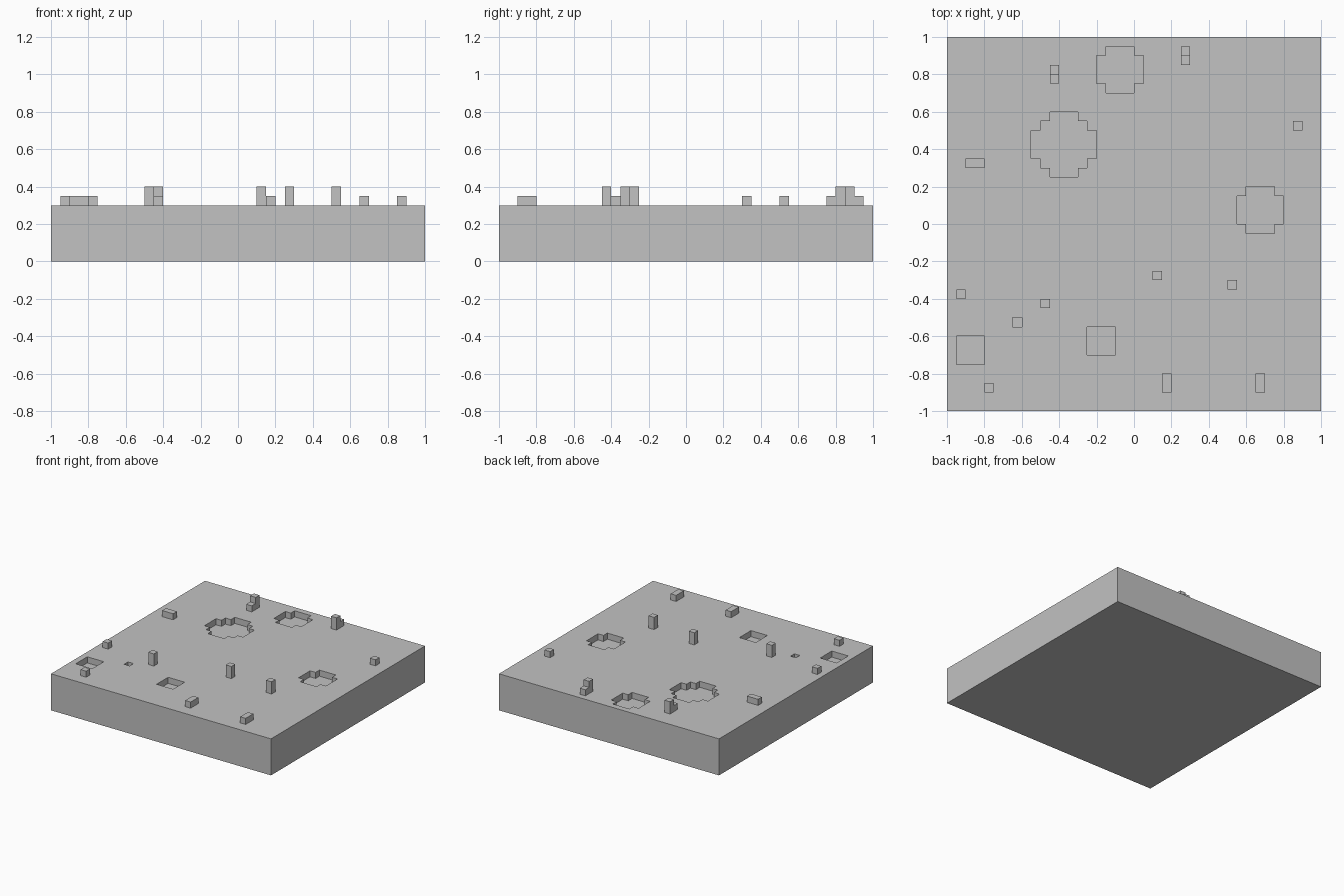
import bpy
import bmesh
from mathutils import Vector

CELL = 0.05
TOP = 0.3

if "Cube" in bpy.data.objects:
    bpy.data.objects.remove(bpy.data.objects["Cube"], do_unlink=True)

stone = bpy.data.materials.new("stone_grey")
stone.use_nodes = True
grey = (0.54, 0.54, 0.54, 1)
stone.diffuse_color = grey
stone.node_tree.nodes["Principled BSDF"].inputs["Base Color"].default_value = grey


def finish(name, bm):
    bmesh.ops.recalc_face_normals(bm, faces=bm.faces[:])
    mesh = bpy.data.meshes.new(name)
    bm.to_mesh(mesh)
    bm.free()
    mesh.materials.append(stone)
    obj = bpy.data.objects.new(name, mesh)
    bpy.context.collection.objects.link(obj)
    return obj


def extrude_down(bm, faces, depth, keep):
    result = bmesh.ops.extrude_face_region(bm, geom=faces, use_keep_orig=keep)
    verts = [g for g in result["geom"] if isinstance(g, bmesh.types.BMVert)]
    bmesh.ops.translate(bm, verts=verts, vec=(0, 0, -depth))
    if not keep:
        left = [f for f in faces if f.is_valid]
        bmesh.ops.delete(bm, geom=left, context="FACES_ONLY")


# Pits: centre x, centre y, width in cells, stepped corner size in cells
PITS = [
    (-0.075, 0.825, 5, 1),
    (-0.375, 0.425, 7, 2),
    (0.675, 0.075, 5, 1),
    (-0.875, -0.675, 3, 0),
    (-0.175, -0.625, 3, 0),
    (-0.625, -0.525, 1, 0),
]


def in_pit(p):
    for cx, cy, width, cut in PITS:
        half = (width - 1) // 2
        dx = abs(round((p.x - cx) / CELL))
        dy = abs(round((p.y - cy) / CELL))
        if max(dx, dy) <= half and dx + dy <= 2 * half - cut:
            return True
    return False


# Ground slab with sunken pits in its top
bm = bmesh.new()
bmesh.ops.create_grid(bm, x_segments=40, y_segments=40, size=1)
bmesh.ops.translate(bm, verts=bm.verts[:], vec=(0, 0, TOP))
surface = bm.faces[:]
pit_faces = [f for f in surface if in_pit(f.calc_center_median())]
extrude_down(bm, surface, TOP, True)
extrude_down(bm, pit_faces, CELL, False)
finish("ground_slab", bm)


def block(name, x, y, wide=1, deep=1, high=1):
    """Block standing on the slab, from its low corner, sized in cells."""
    bm = bmesh.new()
    bmesh.ops.create_cube(bm, size=1)
    size = Vector((wide, deep, high)) * CELL
    bmesh.ops.scale(bm, verts=bm.verts[:], vec=size)
    bmesh.ops.translate(bm, verts=bm.verts[:], vec=Vector((x, y, TOP)) + size / 2)
    finish(name, bm)


# Tall single posts
for x, y in [(0.1, -0.3), (0.5, -0.35), (-0.5, -0.45)]:
    block("tall_post", x, y, high=2)

# Small cube stones
for x, y in [(0.85, 0.5), (-0.95, -0.4), (-0.8, -0.9)]:
    block("small_stone", x, y)

# Long low stones
block("long_stone", -0.9, 0.3, wide=2)
for x in (0.15, 0.65):
    block("long_stone", x, -0.9, deep=2)

# Stepped stones: a tall post with a low step beside it
for x, y, step in [(-0.45, 0.8, -CELL), (0.25, 0.85, CELL)]:
    block("stepped_stone_post", x, y, high=2)
    block("stepped_stone_step", x, y + step)
